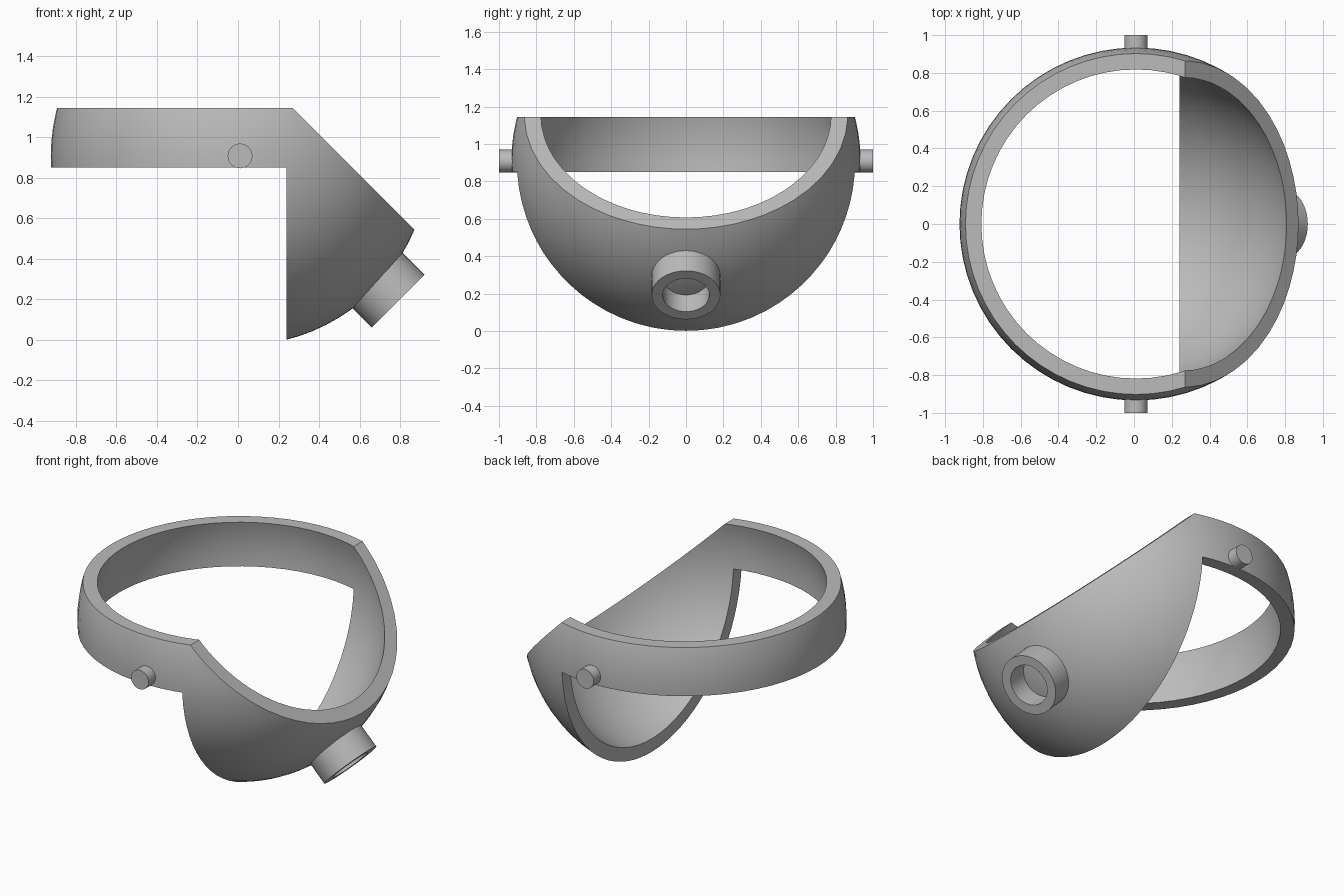
import bpy, bmesh, math
from mathutils import Matrix, Vector

if "Cube" in bpy.data.objects:
    bpy.data.objects.remove(bpy.data.objects["Cube"], do_unlink=True)

CENTRE = Vector((0.01, 0, 0.906))
OUTER, INNER = 0.934, 0.853

grey = bpy.data.materials.new("plain grey")
grey.use_nodes = True
colour = (0.5, 0.5, 0.5, 1)
grey.diffuse_color = colour
grey.node_tree.nodes["Principled BSDF"].inputs["Base Color"].default_value = colour


def finish(name, bm):
    """Turn a bmesh into a linked object with the grey material."""
    bmesh.ops.recalc_face_normals(bm, faces=bm.faces)
    mesh = bpy.data.meshes.new(name)
    bm.to_mesh(mesh)
    bm.free()
    mesh.materials.append(grey)
    obj = bpy.data.objects.new(name, mesh)
    bpy.context.collection.objects.link(obj)
    return obj


def select(obj):
    bpy.ops.object.select_all(action='DESELECT')
    obj.select_set(True)
    bpy.context.view_layer.objects.active = obj


def smooth(obj):
    select(obj)
    bpy.ops.object.shade_smooth_by_angle(angle=math.radians(30))


def sphere(name, radius):
    bm = bmesh.new()
    bmesh.ops.create_uvsphere(bm, u_segments=64, v_segments=40, radius=radius,
                              matrix=Matrix.Translation(CENTRE))
    return finish(name, bm)


def cut(obj, cutter, operation):
    mod = obj.modifiers.new(operation, 'BOOLEAN')
    mod.operation, mod.object, mod.solver = operation, cutter, 'EXACT'
    select(obj)
    bpy.ops.object.modifier_apply(modifier=mod.name)
    bpy.data.objects.remove(cutter, do_unlink=True)


# Side outline: head band on the left, scoop below on the right, sloping rim
outline = [(-1.2, 0.85), (0.24, 0.85), (0.24, -0.2), (1.615, -0.2),
           (0.27, 1.145), (-1.2, 1.145)]
bm = bmesh.new()
face = bm.faces.new([bm.verts.new((x, -1.2, z)) for x, z in outline])
side = bmesh.ops.extrude_face_region(bm, geom=[face])
bmesh.ops.translate(bm, vec=(0, 2.4, 0),
                    verts=[v for v in side["geom"] if isinstance(v, bmesh.types.BMVert)])
prism = finish("outline_cutter", bm)

# Spherical shell trimmed to the outline
shell = sphere("band_and_scoop", OUTER)
cut(shell, prism, 'INTERSECT')
cut(shell, sphere("hollow_cutter", INNER), 'DIFFERENCE')
smooth(shell)

# Pivot pins on both sides
for name, sign in (("front_pin", -1), ("back_pin", 1)):
    bm = bmesh.new()
    bmesh.ops.create_cone(bm, cap_ends=True, segments=32, radius1=0.061, radius2=0.061,
                          depth=0.12, matrix=Matrix.Translation((0.01, sign * 0.94, 0.908))
                          @ Matrix.Rotation(math.pi / 2, 4, 'X'))
    smooth(finish(name, bm))

# Round socket on the scoop, tilted down and outwards; the scoop closes its bore
bm = bmesh.new()
loop = [bm.verts.new(p) for p in ((0.125, 0, 0), (0.184, 0, 0),
                                  (0.184, 0, -0.186), (0.125, 0, -0.186))]
edges = [bm.edges.new((loop[i], loop[(i + 1) % 4])) for i in range(4)]
bmesh.ops.spin(bm, geom=loop + edges, cent=(0, 0, 0), axis=(0, 0, 1),
               angle=math.tau, steps=40, use_merge=True)
bmesh.ops.remove_doubles(bm, verts=bm.verts, dist=0.0001)
bm.transform(Matrix.Translation((0.79, 0, 0.192))
             @ Matrix.Rotation(math.radians(135), 4, 'Y'))
smooth(finish("socket", bm))
